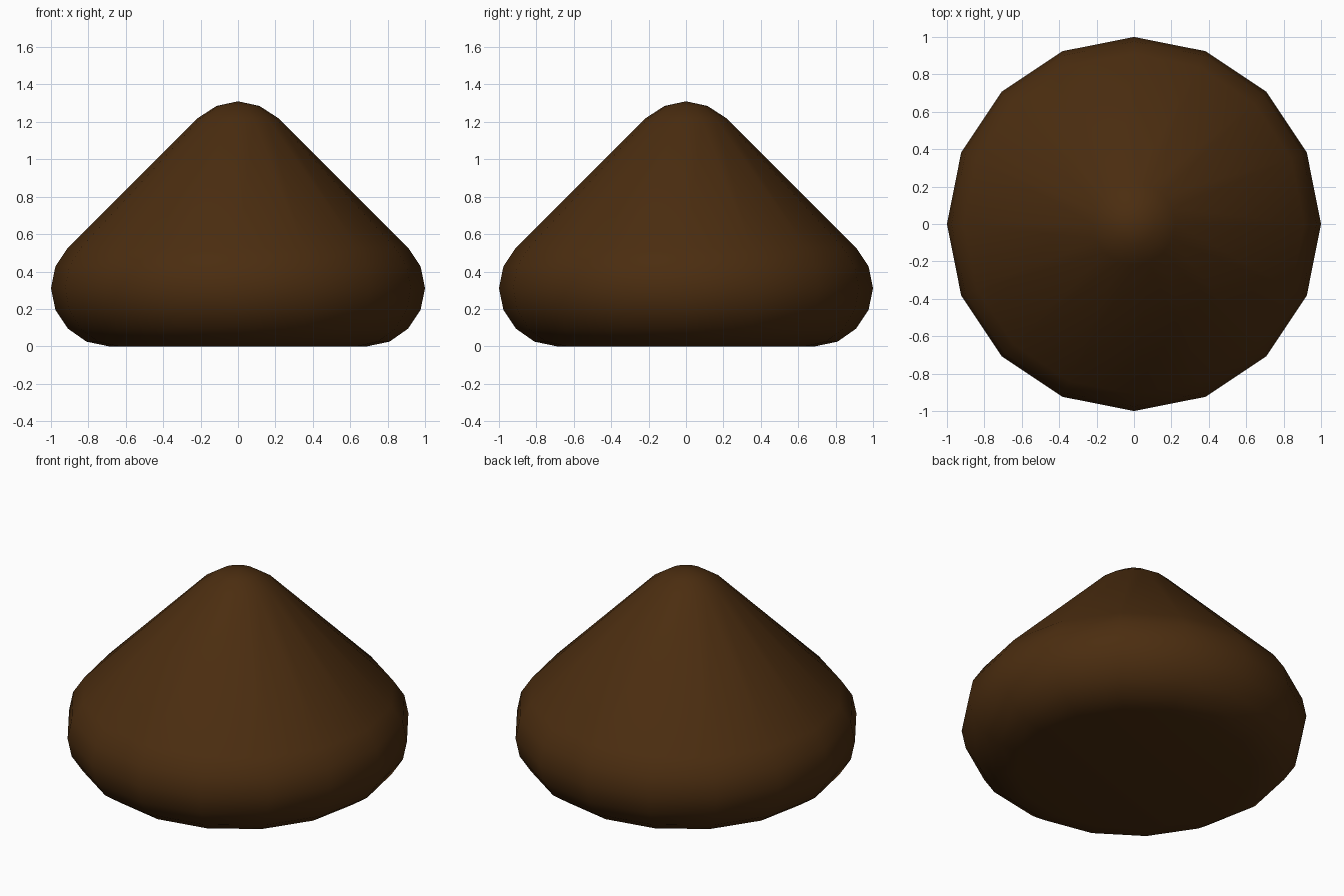
import bpy, bmesh, math

if "Cube" in bpy.data.objects:
    bpy.data.objects.remove(bpy.data.objects["Cube"])

SIDES = 16
# Rounded cone outline as (radius, height), from base edge up to just under the tip
PROFILE = [(0.69, 0), (0.81, 0.025), (0.91, 0.095), (0.976, 0.195), (1, 0.31),
           (0.976, 0.428), (0.91, 0.527), (0.22, 1.217), (0.115, 1.285)]
TIP = 1.31

# Stack of rings
bm = bmesh.new()
rings = []
for r, z in PROFILE:
    angles = [2 * math.pi * i / SIDES for i in range(SIDES)]
    rings.append([bm.verts.new((r * math.cos(a), r * math.sin(a), z)) for a in angles])

# Side walls
for low, high in zip(rings, rings[1:]):
    for i in range(SIDES):
        j = (i + 1) % SIDES
        bm.faces.new((low[i], low[j], high[j], high[i]))

# Flat base and tip fan
bm.faces.new(rings[0][::-1])
tip = bm.verts.new((0, 0, TIP))
for i in range(SIDES):
    bm.faces.new((rings[-1][i], rings[-1][(i + 1) % SIDES], tip))

for face in bm.faces:
    face.smooth = True
mesh = bpy.data.meshes.new("rounded_cone")
bm.to_mesh(mesh)
bm.free()
cone = bpy.data.objects.new("rounded_cone", mesh)
bpy.context.collection.objects.link(cone)

# Dark brown colour
brown = bpy.data.materials.new("dark_brown")
brown.diffuse_color = (0.07, 0.026, 0.005, 1)
brown.use_nodes = True
brown.node_tree.nodes["Principled BSDF"].inputs["Base Color"].default_value = brown.diffuse_color
mesh.materials.append(brown)
